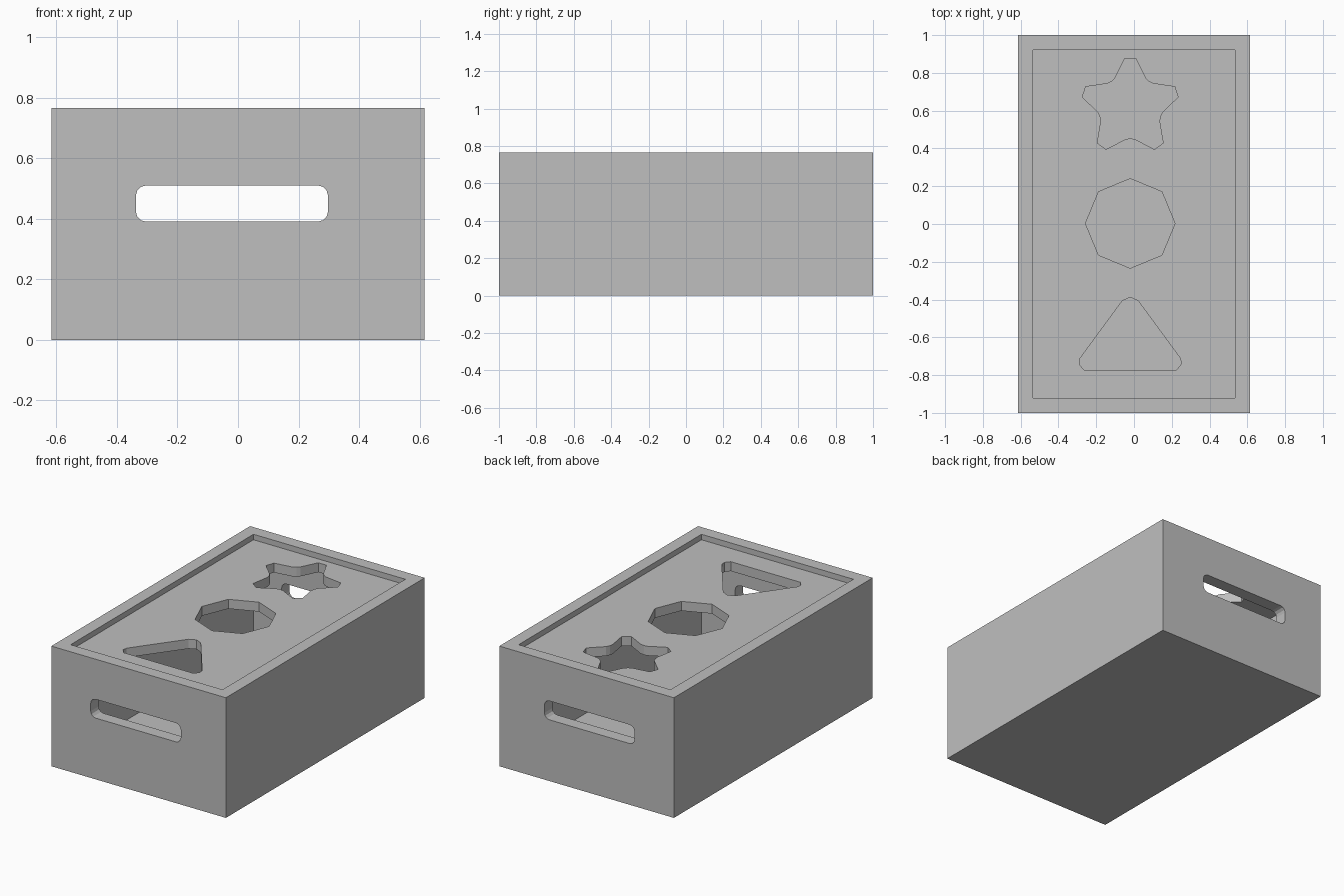
import bpy
import bmesh
from math import sin, cos, radians
from mathutils import Matrix, Vector

cube = bpy.data.objects.get("Cube")
if cube:
    bpy.data.objects.remove(cube, do_unlink=True)

grey = bpy.data.materials.new("plain_grey")
grey.use_nodes = True
grey.diffuse_color = (0.52, 0.52, 0.52, 1)
grey.node_tree.nodes["Principled BSDF"].inputs["Base Color"].default_value = (0.52, 0.52, 0.52, 1)

W, L, H = 1.23, 2.0, 0.765      # outer size
WALL, FLOOR = 0.08, 0.07
RECESS, LID = 0.035, 0.06       # lid depth below the rim, lid thickness
MID = -0.02                     # openings sit slightly off centre


def prism(name, outline, low, high, upright=False):
    """Extrude an (x, y) outline along z, or an (x, z) outline along y."""
    bm = bmesh.new()
    face = bm.faces.new([bm.verts.new((a, b, low)) for a, b in outline])
    top = bmesh.ops.extrude_face_region(bm, geom=[face])["geom"]
    moved = [v for v in top if isinstance(v, bmesh.types.BMVert)]
    bmesh.ops.translate(bm, verts=moved, vec=Vector((0, 0, high - low)))
    if upright:
        bmesh.ops.transform(bm, matrix=Matrix.Rotation(radians(90), 4, "X"), verts=bm.verts)
    bmesh.ops.recalc_face_normals(bm, faces=bm.faces)
    mesh = bpy.data.meshes.new(name)
    bm.to_mesh(mesh)
    bm.free()
    mesh.materials.append(grey)
    obj = bpy.data.objects.new(name, mesh)
    bpy.context.collection.objects.link(obj)
    return obj


def cut(target, cutter):
    """Subtract the cutter, then discard it."""
    cutter.hide_render = True
    mod = target.modifiers.new("opening", "BOOLEAN")
    mod.operation = "DIFFERENCE"
    mod.solver = "EXACT"
    mod.object = cutter
    bpy.context.view_layer.objects.active = target
    bpy.ops.object.modifier_apply(modifier=mod.name)
    bpy.data.objects.remove(cutter, do_unlink=True)


def rect(w, l):
    return [(-w / 2, -l / 2), (w / 2, -l / 2), (w / 2, l / 2), (-w / 2, l / 2)]


def polar(points, cx, cy):
    return [(cx + r * cos(radians(a)), cy + r * sin(radians(a))) for a, r in points]


def rounded_rect(cx, cy, w, h, r, steps=3):
    pts = []
    for i, (sx, sy) in enumerate([(1, 1), (-1, 1), (-1, -1), (1, -1)]):
        corner = [(90 * i + 90 * k / steps, r) for k in range(steps + 1)]
        pts += polar(corner, cx + sx * (w / 2 - r), cy + sy * (h / 2 - r))
    return pts


# Open box with a hand slot through both ends
box = prism("box", rect(W, L), 0, H)
cut(box, prism("cavity", rect(W - 2 * WALL, L - 2 * WALL), FLOOR, H + 0.1))
cut(box, prism("hand_slots", rounded_rect(MID, 0.45, 0.635, 0.12, 0.035), -1.2, 1.2, True))

# Recessed lid, fitted tightly between the walls
lid_top = H - RECESS
lid = prism("lid", rect(W - 2 * WALL + 0.002, L - 2 * WALL + 0.002), lid_top - LID, lid_top)

# Star opening: blunt tips and curved valleys
tip = [(-28, 0.172), (-18, 0.2), (-6.3, 0.259), (0, 0.257),
       (6.3, 0.259), (18, 0.2), (28, 0.172), (36, 0.167)]
star = polar([(90 + 72 * k + a, r) for k in range(5) for a, r in tip], MID, 0.62)

# Eight-sided opening
octagon = polar([(45 * k, 0.237) for k in range(8)], MID, 0.003)

# Triangle opening with blunt corners, mirrored about its axis
half = [(0.245, -0.772), (0.27, -0.742), (0.266, -0.712), (0.042, -0.407)]
triangle = ([(MID + x, y) for x, y in half] + [(MID, -0.388)]
            + [(MID - x, y) for x, y in reversed(half)])

for name, outline in (("star", star), ("octagon", octagon), ("triangle", triangle)):
    cut(lid, prism(name + "_opening", outline, lid_top - 0.2, lid_top + 0.2))
